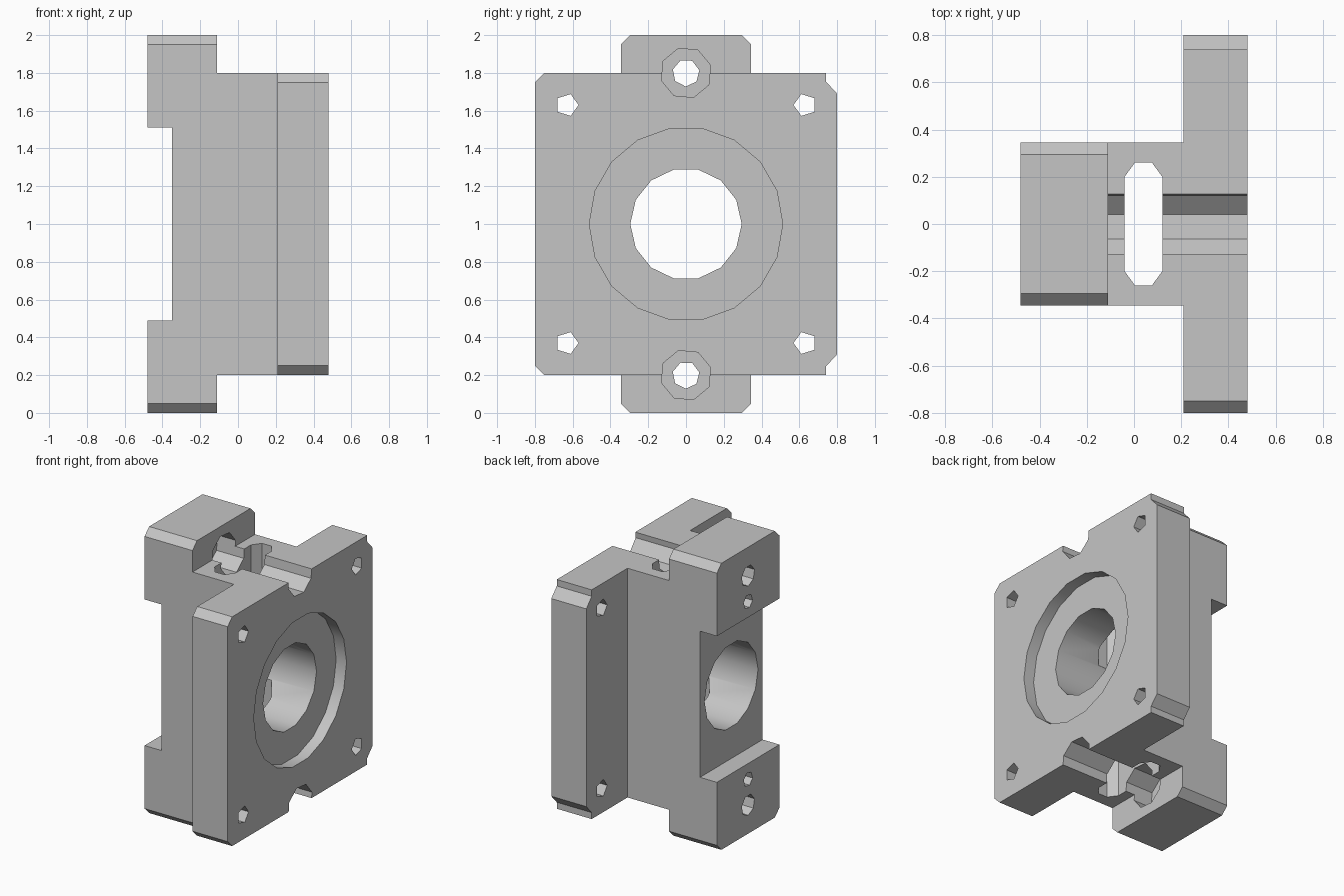
import bpy, bmesh
from math import cos, sin, pi, radians

cube = bpy.data.objects.get("Cube")
if cube:
    bpy.data.objects.remove(cube, do_unlink=True)

metal = bpy.data.materials.new("plain_grey")
metal.use_nodes = True
GREY = (0.56, 0.56, 0.56, 1)
metal.diffuse_color = GREY
metal.node_tree.nodes["Principled BSDF"].inputs["Base Color"].default_value = GREY


def prism(name, profile, axis, start, end):
    """Extrude a 2D profile along an axis; profile order is the other two axes."""
    def place(p, d):
        return {"x": (d, p[0], p[1]), "y": (p[0], d, p[1]), "z": (p[0], p[1], d)}[axis]
    bm = bmesh.new()
    low = [bm.verts.new(place(p, start)) for p in profile]
    high = [bm.verts.new(place(p, end)) for p in profile]
    bm.faces.new(low)
    bm.faces.new(high)
    n = len(profile)
    for i in range(n):
        j = (i + 1) % n
        bm.faces.new((low[i], low[j], high[j], high[i]))
    bmesh.ops.recalc_face_normals(bm, faces=bm.faces)
    mesh = bpy.data.meshes.new(name)
    bm.to_mesh(mesh)
    bm.free()
    mesh.materials.append(metal)
    obj = bpy.data.objects.new(name, mesh)
    bpy.context.collection.objects.link(obj)
    return obj


def ring(y, z, radius, sides, turn=0.0):
    return [(y + radius * cos(turn + 2 * pi * i / sides),
             z + radius * sin(turn + 2 * pi * i / sides)) for i in range(sides)]


def combine(target, other, operation):
    mod = target.modifiers.new("combine", "BOOLEAN")
    mod.operation = operation
    mod.solver = "EXACT"
    mod.object = other
    other.hide_render = True
    bpy.context.view_layer.objects.active = target
    bpy.ops.object.modifier_apply(modifier=mod.name)
    bpy.data.objects.remove(other, do_unlink=True)


# Stepped body: web with a taller foot at each end and a notch between them
half = [(-0.35, 1.51), (-0.48, 1.51), (-0.48, 2.0), (-0.11, 2.0), (-0.11, 1.8), (0.3, 1.8)]
body_profile = half + [(x, 2.0 - z) for x, z in reversed(half)]
bracket = prism("bearing_bracket", body_profile, "y", -0.345, 0.345)

# Chamfers along the outer ends of the feet
bm = bmesh.new()
bm.from_mesh(bracket.data)
ends = [e for e in bm.edges
        if all(abs(v.co.z - 1) > 0.99 for v in e.verts)
        and abs(e.verts[0].co.y - e.verts[1].co.y) < 0.01]
bmesh.ops.bevel(bm, geom=ends, offset=0.05, offset_type="OFFSET", segments=1, affect="EDGES")
bm.to_mesh(bracket.data)
bm.free()

# Square flange with clipped corners
top = [(0.8, 1.69), (0.74, 1.755), (0.74, 1.8), (-0.75, 1.8), (-0.8, 1.75)]
flange = prism("flange", top + [(y, 2.0 - z) for y, z in reversed(top)], "x", 0.21, 0.48)
combine(bracket, flange, "UNION")

# Main bore and its counterbore in the flange
combine(bracket, prism("bore", ring(0, 1.0, 0.295, 14), "x", -0.7, 0.7), "DIFFERENCE")
combine(bracket, prism("counterbore", ring(0, 1.0, 0.512, 18), "x", 0.4, 0.7), "DIFFERENCE")

# Vertical slot through the web
slot_corner = [(0.08, 0.20), (0.04, 0.26)]
slot = [(0.04 + sx * x, sy * y) for sx, sy, pts in (
    (1, 1, slot_corner), (-1, 1, slot_corner[::-1]),
    (-1, -1, slot_corner), (1, -1, slot_corner[::-1])) for x, y in pts]
outline = []
for p in slot:
    # Rounded ends keep a short flat tip
    tip = 0.04 + (p[0] - 0.04) * 0.9
    outline.append((tip, p[1]) if abs(p[1]) > 0.25 else p)
combine(bracket, prism("slot", outline, "z", -0.5, 2.5), "DIFFERENCE")

for side in (-1, 1):
    # Screw channel, screw hole and smaller blind hole at each foot
    z = 1.0 + side * 0.8
    combine(bracket, prism("channel", ring(0, z, 0.136, 8, 0.3), "x", -0.25, 0.7), "DIFFERENCE")
    combine(bracket, prism("screw_hole", ring(0, z, 0.072, 7, 0.2), "x", -0.7, 0.0), "DIFFERENCE")
    pin = ring(0, 1.0 + side * 0.62, 0.05, 6, 0.2)
    combine(bracket, prism("pin_hole", pin, "x", -0.7, -0.25), "DIFFERENCE")
    # Flange corner holes
    for edge in (-1, 1):
        hole = ring(edge * 0.63, 1.0 + side * 0.63, 0.061, 5, 0.0 if edge < 0 else pi)
        combine(bracket, prism("corner_hole", hole, "x", 0.0, 0.7), "DIFFERENCE")

bpy.ops.object.select_all(action="DESELECT")
bracket.select_set(True)
bpy.context.view_layer.objects.active = bracket
bpy.ops.object.shade_smooth_by_angle(angle=radians(30))
